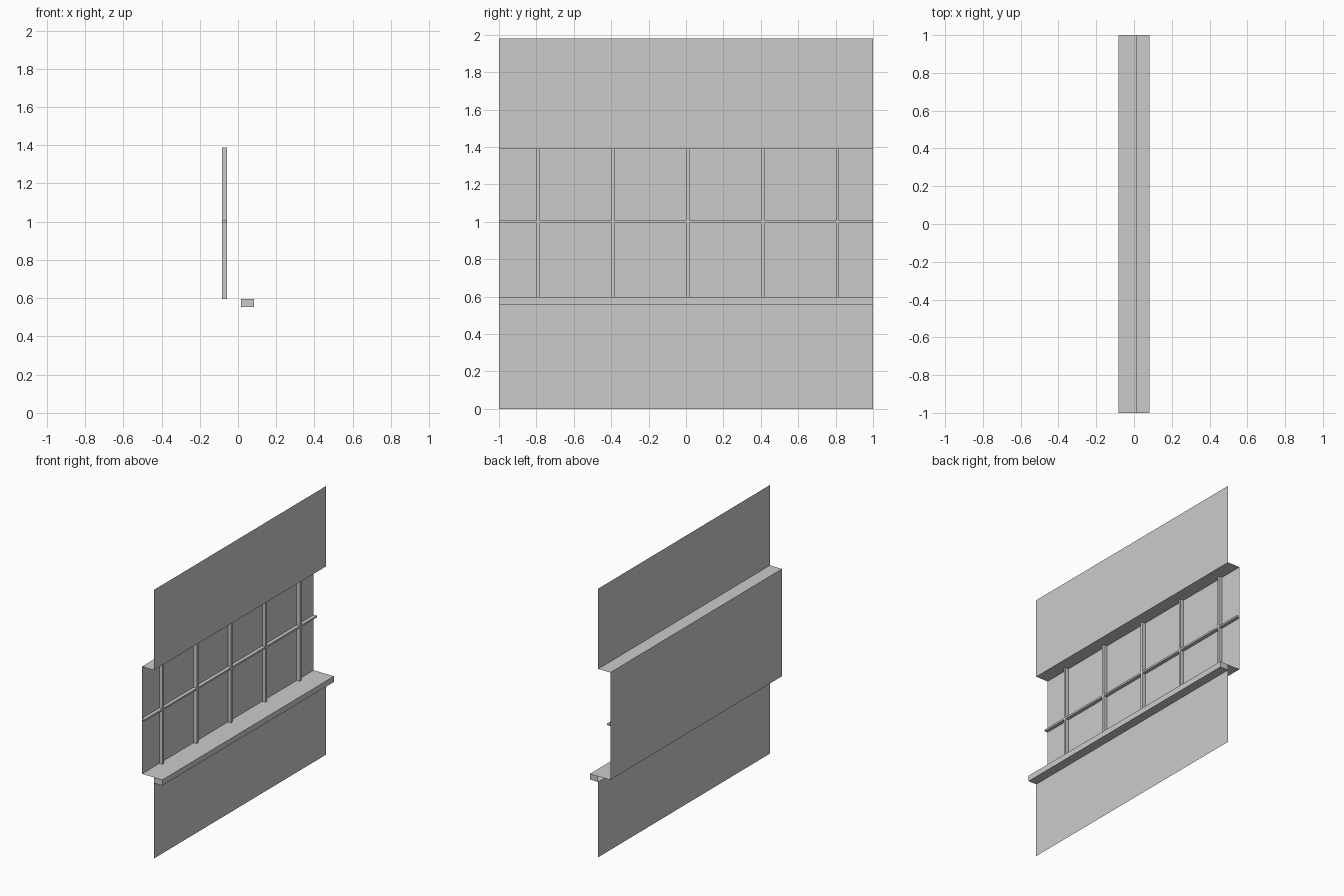
import bpy

if "Cube" in bpy.data.objects:
    bpy.data.objects.remove(bpy.data.objects["Cube"])

X_GLASS, X_WALL, X_SILL = -0.083, 0.016, 0.083
Z_SILL, Z_HEAD, Z_TOP = 0.597, 1.388, 1.98
Z_SILL_BOTTOM = 0.555


def mesh_object(name, verts, faces):
    mesh = bpy.data.meshes.new(name)
    mesh.from_pydata(verts, [], faces)
    obj = bpy.data.objects.new(name, mesh)
    bpy.context.collection.objects.link(obj)
    return obj


def sheet(name, profile):
    """Open (x, z) profile swept along y, facing +x."""
    verts = [(x, y, z) for x, z in profile for y in (-1, 1)]
    faces = [(2*i, 2*i + 1, 2*i + 3, 2*i + 2) for i in range(len(profile) - 1)]
    return mesh_object(name, verts, faces)


def box(name, lo, hi):
    bpy.ops.mesh.primitive_cube_add(size=1, location=[(a + b) / 2 for a, b in zip(lo, hi)])
    obj = bpy.context.object
    obj.name = name
    obj.scale = [b - a for a, b in zip(lo, hi)]
    bpy.ops.object.transform_apply(location=False, rotation=False, scale=True)
    return obj


# Wall panels, single sided sheets
sheet("lower_wall", [(X_WALL, 0), (X_WALL, Z_SILL_BOTTOM)])
sheet("upper_wall", [(X_WALL, Z_HEAD), (X_WALL, Z_TOP)])

# Projecting sill running back into the window recess
sheet("window_sill", [(X_WALL, Z_SILL_BOTTOM), (X_SILL, Z_SILL_BOTTOM),
                      (X_SILL, Z_SILL), (X_GLASS, Z_SILL)])

# Sill end caps
for label, y, order in (("near", -1, (0, 1, 2, 3)), ("far", 1, (3, 2, 1, 0))):
    corners = [(X_WALL, y, Z_SILL_BOTTOM), (X_SILL, y, Z_SILL_BOTTOM),
               (X_SILL, y, Z_SILL), (X_WALL, y, Z_SILL)]
    mesh_object("sill_end_" + label, corners, [order])

# Window pane and recess ceiling
sheet("window_pane", [(X_GLASS, Z_SILL), (X_GLASS, Z_HEAD)])
sheet("window_head", [(X_GLASS, Z_HEAD), (X_WALL, Z_HEAD)])

# Glazing bars
X_BACK, X_FRONT = X_GLASS + 0.0005, -0.057
for i in range(5):
    y = -0.79 + 0.4 * i
    box(f"vertical_bar_{i + 1}", (X_BACK, y - 0.009, Z_SILL), (X_FRONT, y + 0.009, Z_HEAD))
box("horizontal_bar", (X_BACK, -1, 0.993), (X_FRONT, 1, 1.006))
